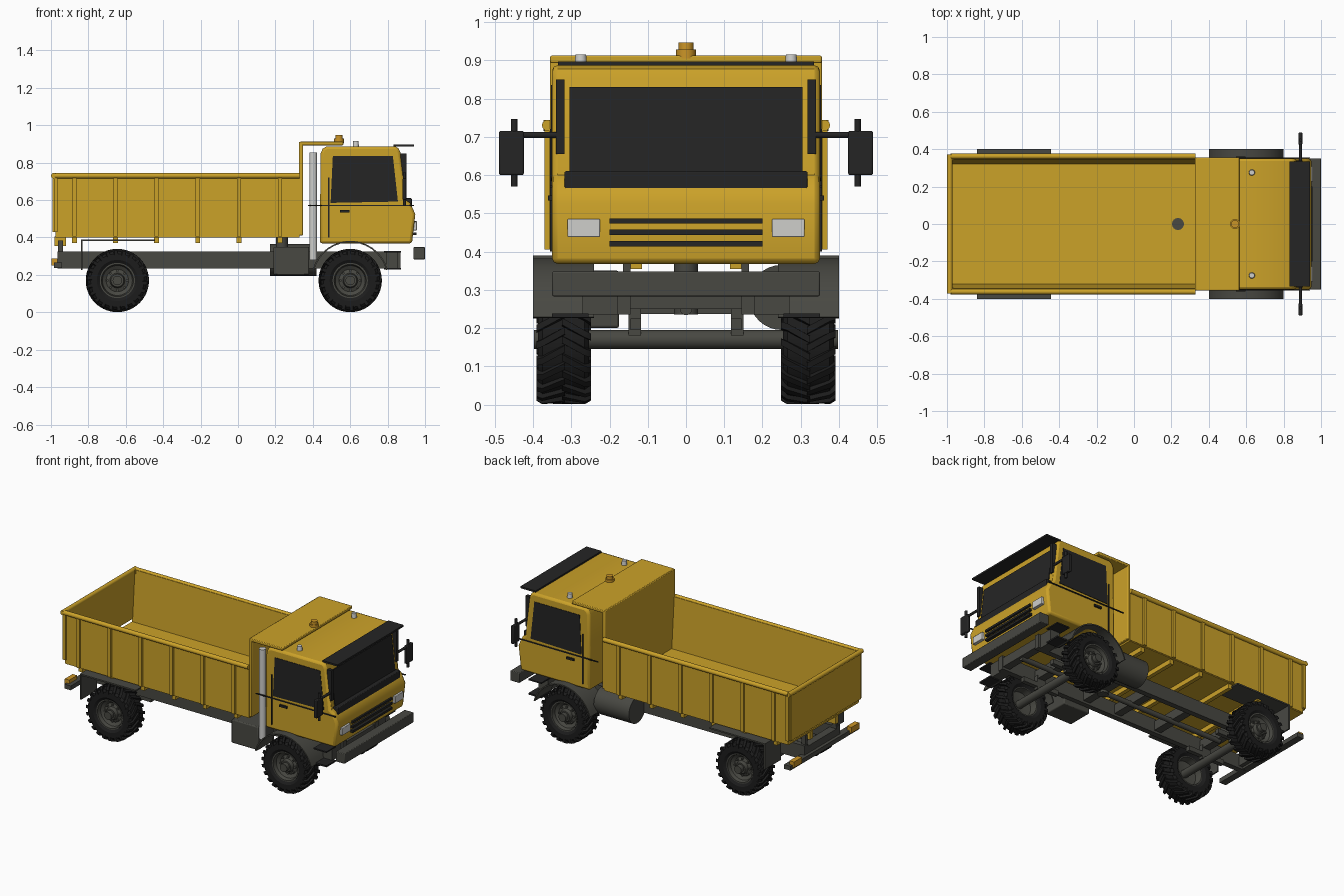
import bpy, bmesh, math
from mathutils import Vector

if "Cube" in bpy.data.objects:
    bpy.data.objects.remove(bpy.data.objects["Cube"])


def mat(name, r, g, b):
    m = bpy.data.materials.new(name)
    m.diffuse_color = (r, g, b, 1)
    m.use_nodes = True
    m.node_tree.nodes["Principled BSDF"].inputs["Base Color"].default_value = m.diffuse_color
    return m


YELLOW = mat("yellow paint", 0.60, 0.36, 0.022)
GREY = mat("chassis grey", 0.065, 0.065, 0.055)
BLACK = mat("black trim", 0.018, 0.018, 0.018)
RUBBER = mat("tyre rubber", 0.012, 0.012, 0.012)
LIGHT = mat("light grey", 0.62, 0.62, 0.60)
AMBER = mat("amber", 0.60, 0.30, 0.02)


def finish(name, bm, m, bevel=0):
    bmesh.ops.recalc_face_normals(bm, faces=bm.faces)
    me = bpy.data.meshes.new(name)
    bm.to_mesh(me)
    bm.free()
    me.materials.append(m)
    me.shade_smooth()
    me.set_sharp_from_angle(angle=math.radians(32))
    ob = bpy.data.objects.new(name, me)
    bpy.context.collection.objects.link(ob)
    if bevel:
        b = ob.modifiers.new("bevel", 'BEVEL')
        b.width, b.segments, b.limit_method = bevel, 2, 'ANGLE'
        b.angle_limit = math.radians(50)
    return ob


def prism(name, pts, axis, a, b, m, bevel=0):
    """Extrude a closed outline along x (pts are y,z) or y (pts are x,z)."""
    bm = bmesh.new()
    def at(t, p):
        return (t, p[0], p[1]) if axis == 'x' else (p[0], t, p[1])
    r0 = [bm.verts.new(at(a, p)) for p in pts]
    r1 = [bm.verts.new(at(b, p)) for p in pts]
    bm.faces.new(r0)
    bm.faces.new(r1)
    for i in range(len(pts)):
        j = (i + 1) % len(pts)
        bm.faces.new((r0[i], r0[j], r1[j], r1[i]))
    return finish(name, bm, m, bevel)


def box(name, x0, x1, y0, y1, z0, z1, m, bevel=0):
    return prism(name, [(x0, z0), (x1, z0), (x1, z1), (x0, z1)], 'y', y0, y1, m, bevel)


def pair(name, x0, x1, y0, y1, z0, z1, m, bevel=0):
    """The same box on both sides of the truck."""
    box(name + "_right", x0, x1, -y1, -y0, z0, z1, m, bevel)
    box(name + "_left", x0, x1, y0, y1, z0, z1, m, bevel)


def rod(name, p0, p1, r, m, n=24, r2=None):
    p0, p1 = Vector(p0), Vector(p1)
    bm = bmesh.new()
    bmesh.ops.create_cone(bm, cap_ends=True, segments=n, radius1=r,
                          radius2=r if r2 is None else r2, depth=(p1 - p0).length)
    q = (p1 - p0).to_track_quat('Z', 'Y')
    for v in bm.verts:
        v.co = q @ v.co + (p0 + p1) / 2
    return finish(name, bm, m)


def lathe(name, prof, m, n=48):
    """Spin a closed (radius, y) outline around the y axis."""
    bm = bmesh.new()
    rings = [[bm.verts.new((r * math.cos(k * math.tau / n), y, r * math.sin(k * math.tau / n)))
              for r, y in prof] for k in range(n)]
    for k in range(n):
        a, b = rings[k], rings[(k + 1) % n]
        for i in range(len(prof)):
            j = (i + 1) % len(prof)
            bm.faces.new((a[i], a[j], b[j], b[i]))
    bmesh.ops.remove_doubles(bm, verts=bm.verts, dist=1e-5)
    return finish(name, bm, m)


# Wheel parts, built once around the origin with the outside towards +y
tyre = lathe("tyre", [(0.092, -0.055), (0.11, -0.067), (0.143, -0.067), (0.157, -0.055),
                      (0.157, 0.055), (0.143, 0.067), (0.11, 0.067), (0.092, 0.055)], RUBBER)
rim = lathe("rim", [(0.094, -0.055), (0.094, 0.058), (0.086, 0.058), (0.08, 0.035), (0.06, 0.022),
                    (0.04, 0.03), (0.034, 0.052), (0.002, 0.052), (0.002, 0.0), (0.08, -0.01),
                    (0.086, -0.055)], GREY)
bm = bmesh.new()
N = 22
for side in (-1, 1):
    for k in range(N):
        a = (k + (0.5 if side > 0 else 0)) * math.tau / N
        vs = []
        for ang, y, lo, hi in ((a, -0.004, 0.15, 0.169), (a + 0.2, 0.056, 0.15, 0.169),
                               (a + 0.24, 0.071, 0.135, 0.160)):
            for da, r in ((-0.065, lo), (0.065, lo), (0.055, hi), (-0.055, hi)):
                vs.append(bm.verts.new((r * math.cos(ang + da), side * y, r * math.sin(ang + da))))
        for s in (0, 4):
            for i in range(4):
                j = (i + 1) % 4
                bm.faces.new((vs[s + i], vs[s + j], vs[s + 4 + j], vs[s + 4 + i]))
        bm.faces.new(vs[:4])
        bm.faces.new(vs[8:])
lugs = finish("tyre_lugs", bm, RUBBER)
bolt = rod("wheel_bolt", (0.052, 0.02, 0), (0.052, 0.036, 0), 0.007, GREY, 8)
for ax, xc in (("front", 0.6), ("rear", -0.645)):
    for s in (-1, 1):
        for src in [tyre, rim, lugs] + [bolt] * 8:
            ob = src.copy()
            ob.name = f"{ax}_{src.name}"
            ob.location = (xc, s * 0.32, 0.17)
            ob.rotation_euler = (0, 0, 0 if s > 0 else math.pi)
            bpy.context.collection.objects.link(ob)
            if src is bolt:
                lap = sum(o.name.startswith(f"{ax}_wheel_bolt") for o in bpy.data.objects)
                ob.rotation_euler[1] = lap * math.tau / 8
    # Axle and springs
    rod(ax + "_axle", (xc, -0.398, 0.17), (xc, 0.398, 0.17), 0.025, GREY)
    pair(ax + "_spring", xc - 0.13, xc + 0.13, 0.117, 0.145, 0.195, 0.225, GREY)
    pair(ax + "_spring_mount", xc - 0.03, xc + 0.03, 0.117, 0.15, 0.18, 0.27, GREY)
for ob in (tyre, rim, lugs, bolt):
    bpy.data.objects.remove(ob)

# Chassis frame
pair("frame_rail", -0.965, 0.87, 0.145, 0.18, 0.235, 0.325, GREY)
for x in (-0.94, -0.645, -0.3, 0.0, 0.235, 0.6, 0.84):
    box("frame_crossmember", x - 0.025, x + 0.025, -0.15, 0.15, 0.25, 0.31, GREY)
rod("drive_shaft", (-0.645, 0, 0.25), (0.85, 0, 0.25), 0.016, GREY)
rod("tipping_ram", (0.235, 0, 0.235), (0.235, 0, 0.413), 0.032, GREY)
box("storage_box", 0.19, 0.38, -0.34, -0.175, 0.2, 0.35, GREY, 0.006)
rod("fuel_tank", (0.17, 0.25, 0.28), (0.42, 0.25, 0.28), 0.085, GREY, 32)
box("front_bumper", 0.937, 1.0, -0.35, 0.35, 0.283, 0.348, GREY, 0.004)
box("rear_bumper", -0.985, -0.94, -0.35, 0.35, 0.237, 0.265, GREY)
pair("rear_light", -0.997, -0.965, 0.25, 0.33, 0.25, 0.288, AMBER)
pair("rear_bumper_bracket", -0.965, -0.93, 0.145, 0.18, 0.245, 0.3, GREY)

# Mudguards
arch = [(0.6 + r * math.cos(math.radians(t)), 0.175 + r * math.sin(math.radians(t)))
        for r, ts in ((0.207, range(15, 166, 10)), (0.199, range(165, 14, -10))) for t in ts]
for s, nm in ((-1, "right"), (1, "left")):
    prism("front_mudguard_" + nm, arch, 'y', s * 0.24, s * 0.4, GREY)
pair("rear_mudguard_top", -0.84, -0.445, 0.24, 0.4, 0.38, 0.389, GREY)
pair("rear_mudguard_flap", -0.84, -0.831, 0.24, 0.4, 0.225, 0.389, GREY)
pair("rear_mudguard_stay", -0.70, -0.67, 0.15, 0.26, 0.3, 0.32, GREY)
pair("lower_step", 0.78, 0.872, 0.255, 0.35, 0.228, 0.238, BLACK)
pair("upper_step", 0.78, 0.872, 0.255, 0.35, 0.32, 0.328, BLACK)
pair("step_bracket", 0.79, 0.855, 0.17, 0.27, 0.235, 0.322, GREY)

# Cargo bed with headboard and cab canopy
box("bed_floor", -0.975, 0.33, -0.355, 0.355, 0.4, 0.412, YELLOW)
for s, nm in ((-1, "right"), (1, "left")):
    prism("bed_side_" + nm, [(s * 0.32, 0.405), (s * 0.358, 0.405), (s * 0.358, 0.735),
                             (s * 0.345, 0.735)], 'x', -0.975, 0.33, YELLOW)
    rod("bed_top_rail_" + nm, (-0.98, s * 0.362, 0.73), (0.33, s * 0.362, 0.73), 0.0145, YELLOW, 16)
    for i in range(6):
        x = -0.875 + 0.22 * i
        box("bed_rib_" + nm, x - 0.011, x + 0.011, s * 0.355, s * 0.37, 0.405, 0.72, YELLOW)
    box("bed_corner_post_" + nm, -0.985, -0.965, s * 0.34, s * 0.37, 0.43, 0.735, YELLOW)
for i in range(6):
    x = -0.875 + 0.22 * i
    box("bed_crossbeam", x - 0.013, x + 0.013, -0.345, 0.345, 0.37, 0.402, YELLOW)
box("tailgate", -0.992, -0.972, -0.355, 0.355, 0.43, 0.735, YELLOW)
rod("tailgate_rail", (-0.985, -0.372, 0.73), (-0.985, 0.372, 0.73), 0.0145, YELLOW, 16)
pair("bed_hinge", -0.98, -0.92, 0.115, 0.145, 0.355, 0.405, YELLOW)
pair("hinge_bracket", -0.962, -0.935, 0.145, 0.165, 0.32, 0.385, GREY)
box("headboard", 0.325, 0.347, -0.355, 0.355, 0.41, 0.91, YELLOW, 0.004)
box("canopy", 0.33, 0.563, -0.355, 0.355, 0.893, 0.912, YELLOW, 0.004)

# Cab
cab = [(0.437, 0.368), (0.93, 0.368), (0.948, 0.525), (0.92, 0.585), (0.898, 0.6), (0.868, 0.855),
       (0.858, 0.877), (0.84, 0.887), (0.475, 0.887), (0.453, 0.875), (0.442, 0.85)]
prism("cab", cab, 'y', -0.35, 0.35, YELLOW, 0.014)
glass = [(0.893, 0.59), (0.904, 0.59), (0.876, 0.83), (0.865, 0.83)]
prism("windscreen", glass, 'y', -0.305, 0.305, BLACK)
window = [(0.495, 0.585), (0.855, 0.592), (0.828, 0.835), (0.507, 0.835)]
for s, nm in ((-1, "right"), (1, "left")):
    prism("side_window_" + nm, window, 'y', s * 0.347, s * 0.353, BLACK)
    rod("mirror_arm_" + nm, (0.89, s * 0.33, 0.705), (0.89, s * 0.45, 0.705), 0.008, BLACK, 12)
    rod("mirror_post_" + nm, (0.89, s * 0.449, 0.57), (0.89, s * 0.449, 0.747), 0.008, BLACK, 12)
    # Roof marker lights
    rod("marker_light_" + nm, (0.63, s * 0.275, 0.88), (0.63, s * 0.275, 0.915), 0.017, LIGHT, 20, 0.014)
pair("mirror", 0.88, 0.9, 0.424, 0.489, 0.6, 0.715, BLACK, 0.004)
pair("screen_side_strip", 0.87, 0.9, 0.318, 0.34, 0.655, 0.85, BLACK)
pair("waist_trim", 0.375, 0.94, 0.349, 0.356, 0.567, 0.573, BLACK)
pair("door_seam", 0.482, 0.488, 0.349, 0.356, 0.4, 0.72, BLACK)
pair("door_handle", 0.545, 0.597, 0.349, 0.361, 0.533, 0.546, BLACK)
box("cowl_bar", 0.89, 0.929, -0.318, 0.318, 0.56, 0.61, BLACK, 0.004)
box("sun_visor", 0.832, 0.94, -0.335, 0.335, 0.886, 0.897, BLACK)
for z in (0.42, 0.45, 0.48):
    box("grille_bar", 0.93, 0.955, -0.2, 0.2, z - 0.007, z + 0.007, BLACK)
pair("headlight", 0.925, 0.957, 0.225, 0.31, 0.438, 0.485, LIGHT, 0.003)

# Beacon and exhaust stack
rod("beacon_base", (0.54, 0, 0.905), (0.54, 0, 0.928), 0.026, AMBER)
rod("beacon_lamp", (0.54, 0, 0.925), (0.54, 0, 0.947), 0.02, AMBER)
rod("exhaust_stack", (0.402, -0.325, 0.28), (0.402, -0.325, 0.855), 0.021, LIGHT)
